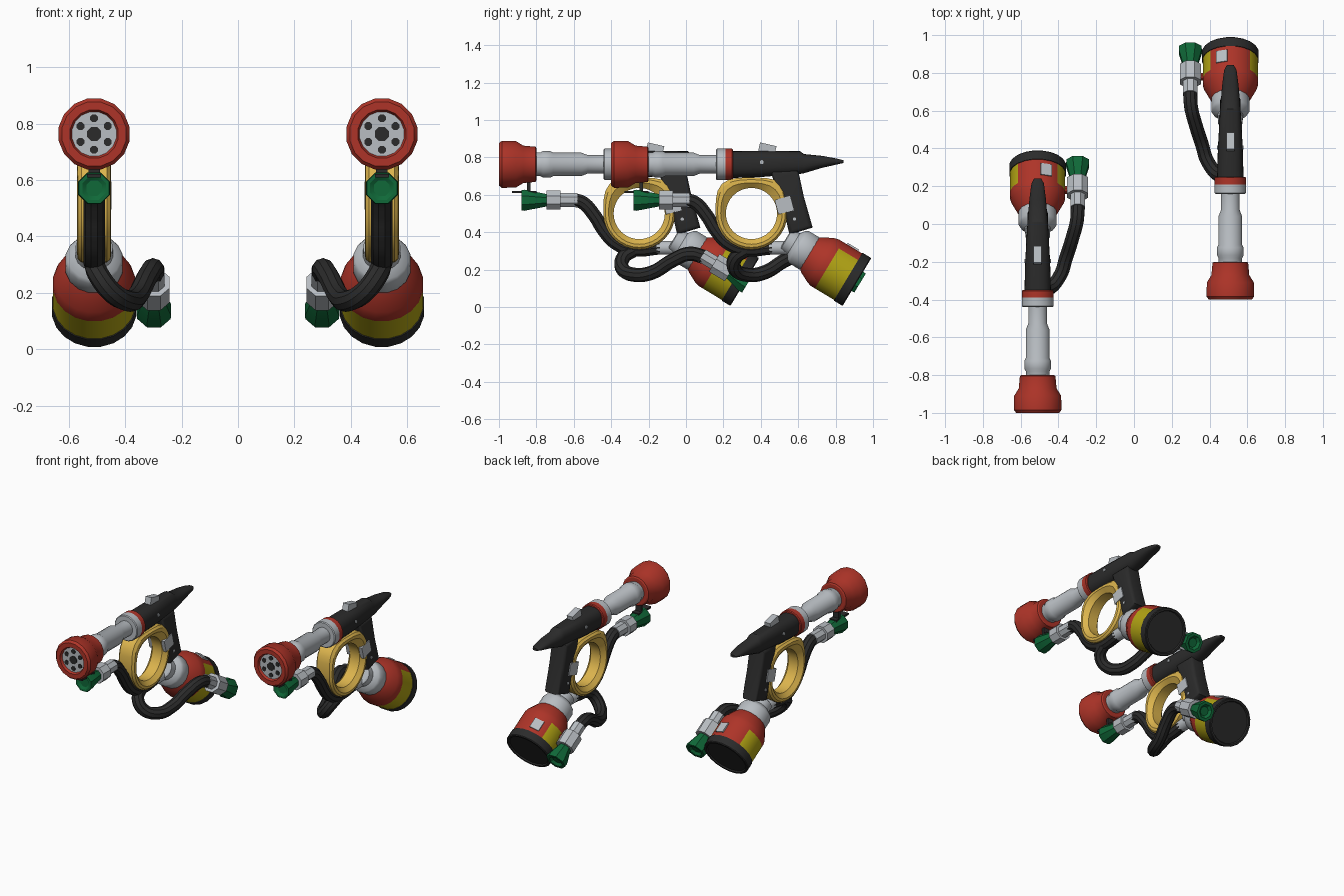
import bpy, bmesh, math
from mathutils import Vector, Matrix

if "Cube" in bpy.data.objects:
    bpy.data.objects.remove(bpy.data.objects["Cube"])

COL = {"red": (.42, .034, .021), "band_yellow": (.45, .375, .007), "gold": (.72, .46, .075),
       "grey": (.48, .51, .54), "black": (.024, .024, .024), "green": (.005, .14, .04)}
NAMES = list(COL)
MATS = []
for n, c in COL.items():
    m = bpy.data.materials.new(n)
    m.diffuse_color = (*c, 1)
    m.use_nodes = True
    m.node_tree.nodes["Principled BSDF"].inputs["Base Color"].default_value = m.diffuse_color
    MATS.append(m)
parts = []


def finish(name, mesh_or_bm, color=None):
    """Make an object; color=None keeps the face material indices over all colours."""
    if isinstance(mesh_or_bm, bmesh.types.BMesh):
        bmesh.ops.recalc_face_normals(mesh_or_bm, faces=mesh_or_bm.faces)
        me = bpy.data.meshes.new(name)
        mesh_or_bm.to_mesh(me)
        mesh_or_bm.free()
    else:
        me = mesh_or_bm
        me.materials.clear()
    for m in (MATS if color is None else [MATS[NAMES.index(color)]]):
        me.materials.append(m)
    ob = bpy.data.objects.new(name, me)
    bpy.context.collection.objects.link(ob)
    parts.append(ob)
    return ob


def skin(bm, rings, mats, closed=False):
    """Bridge rings of points, one colour per step, with end caps."""
    vs = [[bm.verts.new(p) for p in r] for r in rings]
    n = len(vs[0])
    if closed:
        vs.append(vs[0])
    for k in range(len(vs) - 1):
        for i in range(n):
            j = (i + 1) % n
            f = bm.faces.new((vs[k][i], vs[k][j], vs[k + 1][j], vs[k + 1][i]))
            f.material_index = NAMES.index(mats[k % len(mats)])
    if not closed:
        bm.faces.new(vs[0]).material_index = NAMES.index(mats[0])
        bm.faces.new(vs[-1]).material_index = NAMES.index(mats[(len(vs) - 2) % len(mats)])


def lathe(name, origin, axis, profile, mats, sides=16, rule=None):
    """Turn (distance, radius) points about an axis."""
    a, o = Vector(axis).normalized(), Vector(origin)
    s = Vector((1, 0, 0)) if abs(a.x) < .9 else Vector((0, 1, 0))
    u = s.cross(a)
    ang = [2 * math.pi * (i + .5) / sides for i in range(sides)]
    rings = [[o + a * t + (s * math.cos(g) + u * math.sin(g)) * r for g in ang] for t, r in profile]
    bm = bmesh.new()
    skin(bm, rings, mats)
    if rule:
        bm.normal_update()
        for f in bm.faces:
            rule(f, o, a)
    return finish(name, bm)


def box(name, matrix, size, color):
    bm = bmesh.new()
    bmesh.ops.create_cube(bm, size=1, matrix=matrix @ Matrix.Diagonal((*size, 1)))
    return finish(name, bm, color)


def place(x, y, z, tilt=0):
    return Matrix.Translation((x, y, z)) @ Matrix.Rotation(math.radians(tilt), 4, 'X')


def hose(name, pts, r=.038):
    cu = bpy.data.curves.new(name, 'CURVE')
    cu.dimensions, cu.bevel_depth, cu.bevel_resolution, cu.resolution_u = '3D', r, 3, 6
    sp = cu.splines.new('BEZIER')
    sp.bezier_points.add(len(pts) - 1)
    for b, p in zip(sp.bezier_points, pts):
        b.co = p
        b.handle_left_type = b.handle_right_type = 'AUTO'
    tmp = bpy.data.objects.new("hose_path", cu)
    bpy.context.collection.objects.link(tmp)
    bpy.context.view_layer.update()
    me = bpy.data.meshes.new_from_object(tmp.evaluated_get(bpy.context.evaluated_depsgraph_get()))
    bpy.data.objects.remove(tmp)
    finish(name, me, "black")


Y = (0, 1, 0)
ZB = .763
# nozzle, with a recessed face plate and seven holes
lathe("nozzle", (0, 0, ZB), Y, [(-.985, .001), (-.985, .08), (-1, .087), (-1, .116), (-.985, .128), (-.91, .127),
      (-.87, .102), (-.805, .096), (-.8, .088), (-.8, .05)], ["grey"] + ["red"] * 8)
for i in range(7):
    g, d, r = math.pi / 2 + i * math.pi / 3, (.056 if i < 6 else 0), (.015 if i < 6 else .027)
    lathe("nozzle_hole", (d * math.cos(g), -.989, ZB + d * math.sin(g)), Y, [(0, r), (.008, r)], ["black"], 8)
# barrel and collar
lathe("barrel", (0, 0, ZB), Y, [(-.82, .064), (-.78, .064), (-.765, .072), (-.725, .072), (-.71, .064), (-.56, .064),
      (-.525, .05), (-.42, .05)], ["grey"])
lathe("collar", (0, 0, ZB), Y, [(-.44, .08), (-.435, .085), (-.39, .085), (-.355, .085), (-.35, .08)],
      ["grey", "grey", "red", "red"])

# tapering body: y, bottom, top, half width
rings = []
for y, b, t, w in [(-.36, .69, .833, .07), (-.2, .695, .835, .066), (.01, .712, .833, .054), (.03, .715, .818, .052),
                   (.13, .745, .808, .044), (.215, .764, .792, .033), (.242, .77, .785, .018)]:
    ring = []
    for i in range(20):
        c, s = math.cos(i * math.pi / 10), math.sin(i * math.pi / 10)
        k = (abs(c) ** 2.6 + abs(s) ** 2.6) ** (-1 / 2.6)
        ring.append((w * c * k, y, (b + t) / 2 + (t - b) / 2 * s * k))
    rings.append(ring)
bm = bmesh.new()
skin(bm, rings, ["black"])
finish("body", bm)
box("rear_sight", place(0, -.165, .848, -13), (.042, .09, .045), "grey")

# grip: bevelled side profile
bm = bmesh.new()
prof = [(-.15, .73), (0, .73), (.03, .59), (.077, .425), (-.047, .387), (-.08, .53)]
f = bm.faces.new([bm.verts.new((-.055, y, z)) for y, z in prof])
ext = bmesh.ops.extrude_face_region(bm, geom=[f])
bmesh.ops.translate(bm, vec=(.11, 0, 0), verts=[v for v in ext["geom"] if isinstance(v, bmesh.types.BMVert)])
long_edges = [e for e in bm.edges if len({round(v.co.x, 3) for v in e.verts}) == 1]
bmesh.ops.bevel(bm, geom=long_edges, offset=.022, segments=3, affect='EDGES', profile=.5)
finish("grip", bm, "black")
box("grip_clip", place(0, -.075, .545, 15), (.122, .085, .08), "grey")
for s in (-1, 1):
    lathe("body_pin", (s * .06, -.195, .775), (s, 0, 0), [(0, .011), (.011, .011)], ["grey"], 8)
    lathe("grip_pin", (s * .05, -.02, .47), (s, 0, 0), [(0, .009), (.008, .009)], ["grey"], 8)

# gold guard ring, squarer towards the body
rings = []
for i in range(32):
    c, s = math.cos(i * math.pi / 16), math.sin(i * math.pi / 16)
    e = 3.6 if s > 0 else 2
    k = (abs(c) ** e + abs(s) ** e) ** (-1 / e)
    ro, ri = .192 * k, .137
    rings.append([(x, -.25 + c * (ri + q * (ro - ri)), .5 + s * (ri + q * (ro - ri)))
                  for x, q in [(.035, 0), (.06, .5), (.058, .8), (.045, 1),
                               (-.045, 1), (-.058, .8), (-.06, .5), (-.035, 0)]])
bm = bmesh.new()
skin(bm, rings, ["gold"], closed=True)
finish("guard_ring", bm)

# front valve under the barrel
lathe("front_knob", (0, 0, .571), Y, [(-.87, .03), (-.88, .045), (-.88, .058), (-.865, .061), (-.745, .036)],
      ["green"], 8)
lathe("front_valve", (0, 0, .572), Y, [(-.745, .056), (-.67, .056), (-.67, .041), (-.58, .041)], ["grey"], 8)
box("bracket_plate", place(0, -.865, .615), (.05, .13, .012), "black")
box("bracket_post", place(0, -.84, .64), (.04, .018, .06), "black")
hose("front_hose", [(0, -.6, .572), (0, -.555, .56), (0, -.49, .49), (0, -.44, .41), (0, -.38, .345),
                    (0, -.29, .308), (0, -.14, .317)])
lathe("hose_coupler", (0, 0, .317), Y, [(-.157, .038), (0, .038)], ["grey"], 12)

# tilted tank, yellow except on its underside
TILT = math.radians(31)
AX = Vector((0, math.cos(TILT), -math.sin(TILT)))
UP = Vector((0, math.sin(TILT), math.cos(TILT)))
END = Vector((0, .314, .134))


def underside_red(f, o, a):
    if f.material_index == NAMES.index("band_yellow"):
        if f.normal.dot(UP) < -.6:
            f.material_index = NAMES.index("red")


lathe("tank", END, AX, [(-.31, .09), (-.295, .1), (-.28, .112), (-.225, .14), (-.2, .147), (-.175, .147), (-.055, .147),
      (-.055, .151), (-.005, .151), (0, .147), (0, .135), (-.008, .13)],
      ["red"] * 5 + ["band_yellow"] + ["black"] * 5, 20, underside_red)
lathe("tank_neck", END, AX, [(-.445, .058), (-.44, .066), (-.395, .068), (-.375, .095), (-.36, .103), (-.3, .103),
      (-.28, .095)], ["grey"])
nrm = UP * math.cos(.31) + Vector((math.sin(.31), 0, 0))
rot = Matrix((AX.cross(nrm), AX, nrm)).transposed().to_4x4()
box("tank_label", Matrix.Translation(END - AX * .115 + nrm * .147) @ rot, (.062, .07, .009), "grey")

# side valve and looping hose
V = Vector((.212, .095, .27))
lathe("side_valve", V, AX, [(-.01, .041), (.065, .041), (.065, .06), (.165, .06)], ["grey"], 8)
lathe("side_knob", V, AX, [(.165, .04), (.255, .066), (.275, .064), (.275, .045), (.26, .03)], ["green"], 8)
lathe("valve_link", (.1, .18, .215), (1, 0, 0), [(0, .022), (.1, .022)], ["red"], 8)
hose("side_hose", [(0, -.28, .305), (.015, -.335, .265), (.06, -.34, .205), (.12, -.27, .172), (.15, -.18, .185),
                   (.185, -.07, .25), (.208, .02, .285), (.212, .1, .267)])

# smooth shading, then the mirrored second copy
for ob in parts:
    ob.select_set(True)
bpy.context.view_layer.objects.active = parts[0]
bpy.ops.object.shade_smooth_by_angle(angle=math.radians(32))
for ob in list(parts):
    me = ob.data.copy()
    me.transform(Matrix.Translation((.51, .6, 0)) @ Matrix.Diagonal((-1, 1, 1, 1)))
    me.flip_normals()
    ob.data.transform(Matrix.Translation((-.51, 0, 0)))
    twin = bpy.data.objects.new(ob.name + "_second", me)
    bpy.context.collection.objects.link(twin)
